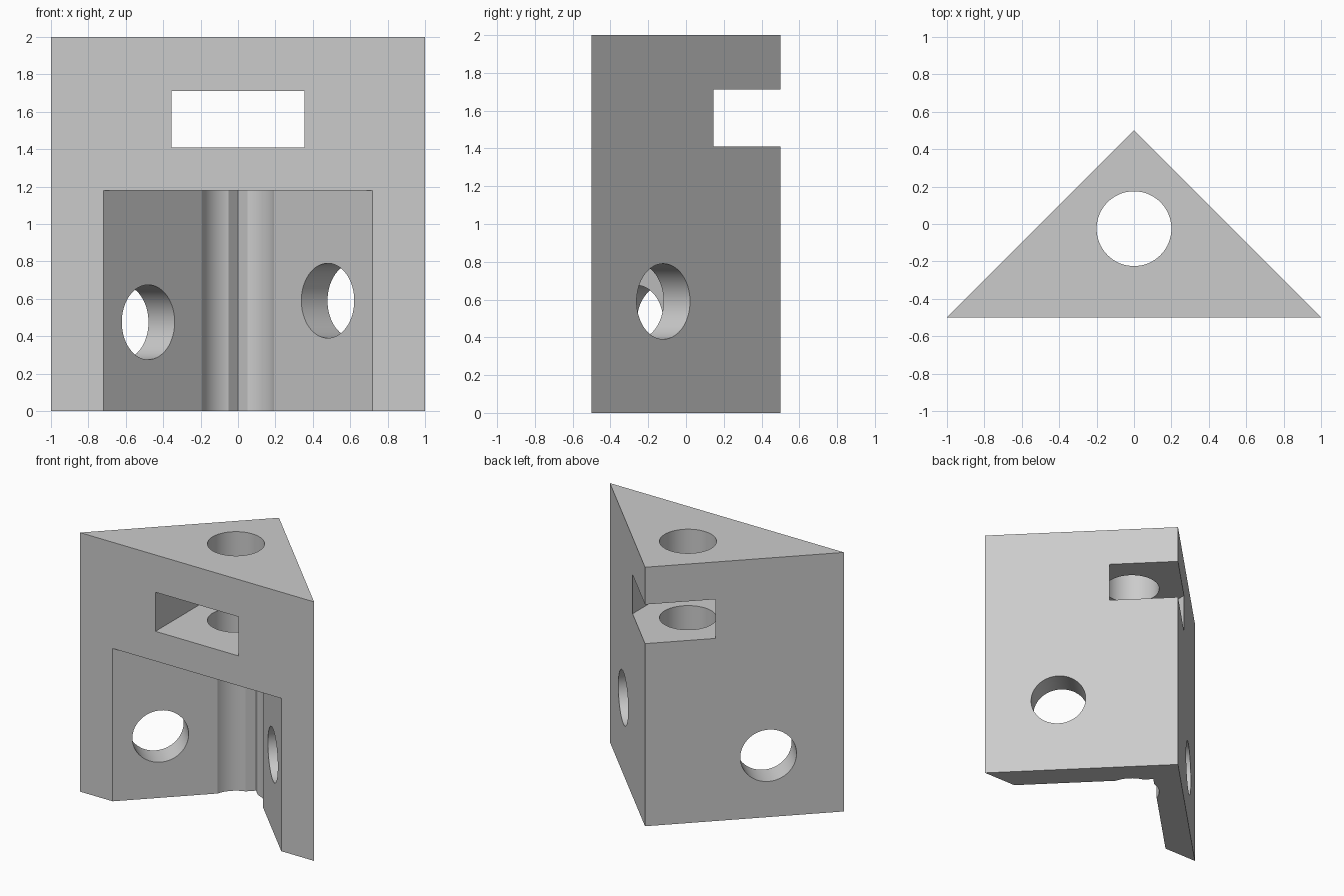
import bpy, bmesh, math
from mathutils import Matrix, Vector

default = bpy.data.objects.get("Cube")
if default:
    bpy.data.objects.remove(default, do_unlink=True)

grey = bpy.data.materials.new("light_grey")
grey.use_nodes = True
COLOUR = (0.6, 0.6, 0.6, 1)
grey.diffuse_color = COLOUR
grey.node_tree.nodes["Principled BSDF"].inputs["Base Color"].default_value = COLOUR


def add_object(name, bm):
    bmesh.ops.recalc_face_normals(bm, faces=bm.faces)
    mesh = bpy.data.meshes.new(name)
    bm.to_mesh(mesh)
    bm.free()
    mesh.materials.append(grey)
    obj = bpy.data.objects.new(name, mesh)
    bpy.context.collection.objects.link(obj)
    return obj


def prism(name, outline, bottom, top):
    """Extrude a plan outline upwards."""
    bm = bmesh.new()
    face = bm.faces.new([bm.verts.new((x, y, bottom)) for x, y in outline])
    extruded = bmesh.ops.extrude_face_region(bm, geom=[face])
    verts = [v for v in extruded["geom"] if isinstance(v, bmesh.types.BMVert)]
    bmesh.ops.translate(bm, verts=verts, vec=(0, 0, top - bottom))
    return add_object(name, bm)


def cylinder(name, centre, direction, length):
    """Round bar along a direction."""
    turn = Vector(direction).to_track_quat('Z', 'Y').to_matrix().to_4x4()
    bm = bmesh.new()
    bmesh.ops.create_cone(bm, cap_ends=True, segments=64, radius1=HOLE_RADIUS,
                          radius2=HOLE_RADIUS, depth=length,
                          matrix=Matrix.Translation(centre) @ turn)
    return add_object(name, bm)


HOLE_RADIUS = 0.2
SLOT = 0.355      # half width of the slot
APEX = 0.22       # inner corner of the cavity

# Triangular block
body = prism("corner_bracket", [(-1, -0.5), (1, -0.5), (0, 0.5)], 0, 2)

# Cavity between the two walls, slot through the upper block, and holes
cutters = [
    prism("cavity_cutter", [(-APEX - 1, -1), (APEX + 1, -1), (0, APEX)], -0.2, 1.18),
    prism("slot_cutter", [(-SLOT, -1), (SLOT, -1), (SLOT, 1), (-SLOT, 1)], 1.41, 1.712),
    cylinder("vertical_hole_cutter", (0, -0.025, 1), (0, 0, 1), 3),
]
for side, name, height in ((1, "left", 0.59), (-1, "right", 0.475)):
    cutters.append(cylinder(name + "_wall_hole_cutter",
                            (side * 0.55, -0.19, height), (side, 1, 0), 0.5))

bpy.ops.object.select_all(action='DESELECT')
body.select_set(True)
bpy.context.view_layer.objects.active = body
for cutter in cutters:
    cutter.hide_render = True
    cut = body.modifiers.new(cutter.name, 'BOOLEAN')
    cut.operation = 'DIFFERENCE'
    cut.solver = 'EXACT'
    cut.object = cutter
    bpy.ops.object.modifier_apply(modifier=cut.name)
    bpy.data.objects.remove(cutter, do_unlink=True)

# Smooth bores with crisp edges
bpy.ops.object.shade_smooth_by_angle(angle=math.radians(20))
